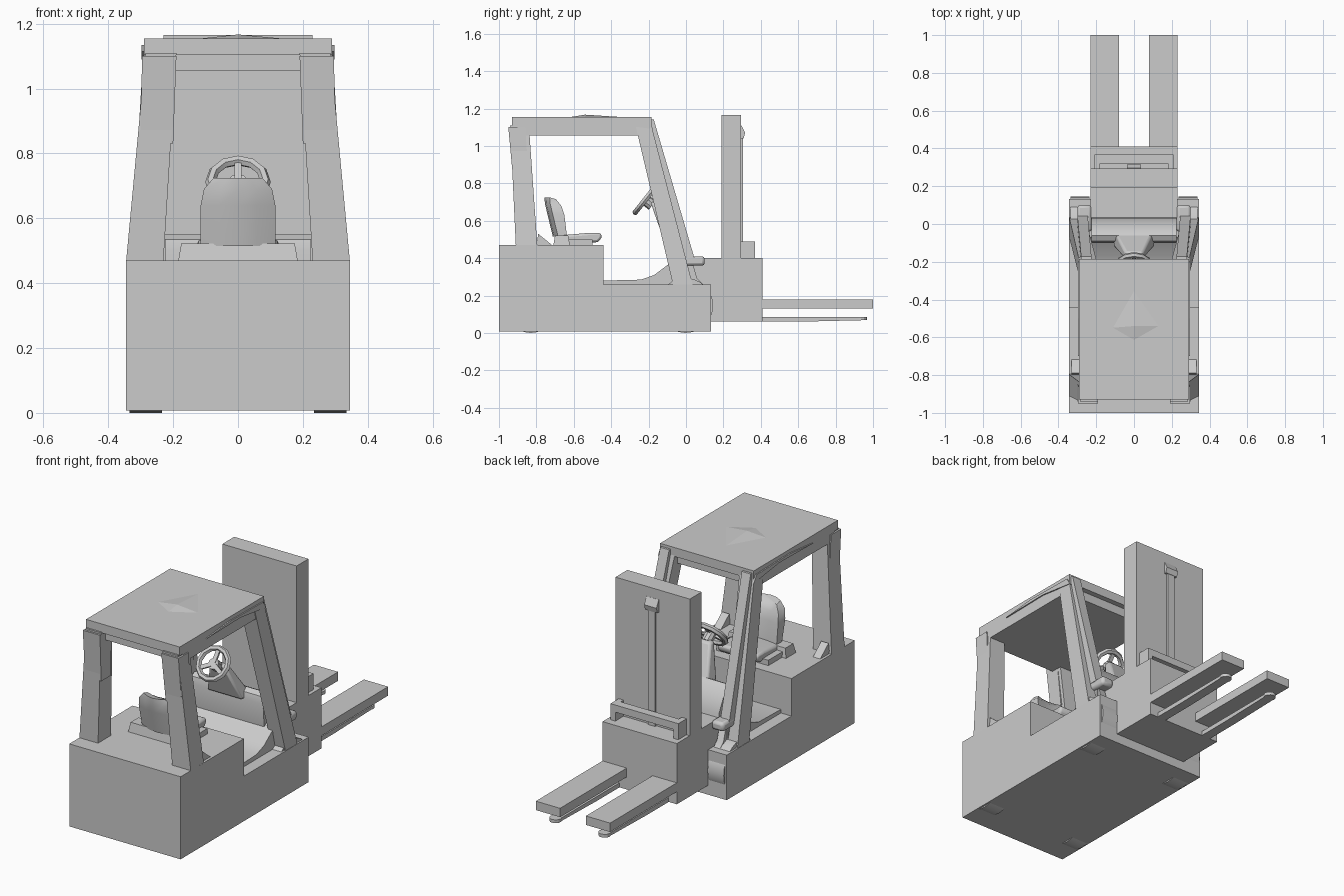
import bpy, bmesh, math
from mathutils import Vector

if "Cube" in bpy.data.objects:
    bpy.data.objects.remove(bpy.data.objects["Cube"])


def finish(bm, name, bevel=0, smooth=None):
    bmesh.ops.recalc_face_normals(bm, faces=bm.faces)
    me = bpy.data.meshes.new(name)
    bm.to_mesh(me)
    bm.free()
    ob = bpy.data.objects.new(name, me)
    bpy.context.collection.objects.link(ob)
    if bevel:
        m = ob.modifiers.new("bevel", 'BEVEL')
        m.width, m.segments = bevel, 2
    if smooth:
        bpy.context.view_layer.objects.active = ob
        ob.select_set(True)
        bpy.ops.object.shade_smooth_by_angle(angle=math.radians(smooth))
        ob.select_set(False)
    return ob


def loft(name, low, high, **kw):
    """Tapered block between two rectangles (x0, x1, y0, y1, z)."""
    bm = bmesh.new()
    rings = []
    for x0, x1, y0, y1, z in (low, high):
        rings.append([bm.verts.new(p) for p in ((x0, y0, z), (x1, y0, z), (x1, y1, z), (x0, y1, z))])
    a, b = rings
    bm.faces.new(a)
    bm.faces.new(b)
    for i in range(4):
        j = (i + 1) % 4
        bm.faces.new((a[i], a[j], b[j], b[i]))
    return finish(bm, name, **kw)


def box(name, x0, x1, y0, y1, z0, z1, **kw):
    return loft(name, (x0, x1, y0, y1, z0), (x0, x1, y0, y1, z1), **kw)


def side_profile(name, pts, x0, x1, **kw):
    """Outline in (y, z) extruded across x."""
    bm = bmesh.new()
    f = bm.faces.new([bm.verts.new((x0, y, z)) for y, z in pts])
    new = bmesh.ops.extrude_face_region(bm, geom=[f])['geom']
    bmesh.ops.translate(bm, vec=(x1 - x0, 0, 0), verts=[v for v in new if isinstance(v, bmesh.types.BMVert)])
    return finish(bm, name, **kw)


def mirror(ob):
    ob.modifiers.new("mirror", 'MIRROR')
    return ob


def wheel(name, y, r):
    bpy.ops.mesh.primitive_cylinder_add(vertices=24, radius=r, depth=0.1, location=(0.285, y, r), rotation=(0, math.pi / 2, 0))
    ob = bpy.context.object
    ob.name = name
    bpy.ops.object.transform_apply(location=True, rotation=True)
    bpy.ops.object.shade_smooth_by_angle()
    mirror(ob)


# chassis with stepped floor, and wheels that barely show
side_profile("chassis", [(-1, .008), (.133, .008), (.133, .26), (-.44, .26), (-.44, .47), (-1, .47)], -.345, .345)
wheel("front_wheel", -.002, .147)
wheel("rear_wheel", -.83, .13)

# cab floor and dashboard
side_profile("cab_floor", [(-.44, .25), (-.44, .28), (-.24, .285), (-.17, .31), (-.07, .385), (.03, .385), (.03, .25)],
             -.28, .28, smooth=35)
side_profile("dashboard", [(-.2, .28), (-.09, .37), (-.1, .5), (-.09, .535), (-.06, .55), (-.03, .535), (.03, .42), (.035, .27)],
             -.225, .225, smooth=40)

# steering column and wheel
loft("steering_cowl", (-.11, .11, -.12, -.03, .5), (-.045, .045, -.19, -.15, .7), bevel=.012, smooth=40)
tilt = Vector((0, -.78, .62))
rot = tilt.to_track_quat('Z', 'Y').to_euler()
bpy.ops.mesh.primitive_torus_add(major_segments=12, minor_segments=6, major_radius=.085, minor_radius=.016,
                                 location=(0, -.218, .712), rotation=rot)
ring = bpy.context.object
ring.name = "steering_wheel"
bpy.ops.object.shade_smooth_by_angle(angle=math.radians(50))
bpy.ops.mesh.primitive_cylinder_add(vertices=10, radius=.03, depth=.05, location=(0, -.2, .698), rotation=rot)
bpy.context.object.name = "steering_hub"
for i in range(3):
    bpy.ops.mesh.primitive_cube_add(size=1, location=(0, -.218, .712), rotation=rot)
    spoke = bpy.context.object
    spoke.name = "steering_spoke"
    for v in spoke.data.vertices:
        x, y = (v.co.x + .5) * .085, v.co.y * .022
        a = math.radians(90 + 120 * i)
        v.co = (x * math.cos(a) - y * math.sin(a), x * math.sin(a) + y * math.cos(a), v.co.z * .012)

# seat
loft("seat_plinth", (-.185, .185, -.71, -.62, .465), (-.175, .175, -.7, -.63, .522))
box("seat_base", -.16, .16, -.68, -.5, .465, .5)
side_profile("seat_cushion", [(-.7, .48), (-.47, .485), (-.45, .51), (-.455, .535), (-.52, .535), (-.69, .52)],
             -.125, .125, bevel=.012, smooth=50)
bm = bmesh.new()
rings = []
for w, y, z, t in ((.115, -.7, .515, .06), (.115, -.73, .64, .075), (.105, -.742, .69, .07), (.075, -.745, .725, .045)):
    back = [bm.verts.new((w * k, y - .012 + .028 * k * k, z)) for k in (-1, -.5, 0, .5, 1)]
    front = [bm.verts.new((w * k, y + t - .01 + .015 * k * k, z - .01)) for k in (1, .5, 0, -.5, -1)]
    rings.append(back + front)
for a, b in zip(rings, rings[1:]):
    for i in range(10):
        j = (i + 1) % 10
        bm.faces.new((a[i], a[j], b[j], b[i]))
bm.faces.new(rings[0])
bm.faces.new(rings[-1])
finish(bm, "seat_back", smooth=45)

# cab pillars, with small trim pieces
mirror(loft("rear_pillar", (.23, .345, -.91, -.795, .468), (.19, .285, -.94, -.84, 1.11)))
mirror(loft("front_pillar", (.26, .343, -.07, .035, .26), (.2, .292, -.27, -.185, 1.11)))
mirror(loft("pillar_seal", (.245, .3, -.02, .045, .4), (.225, .28, -.23, -.172, 1.14)))
mirror(side_profile("pillar_gusset", [(-.8, .465), (-.71, .465), (-.79, .53)], .285, .33))
mirror(loft("rear_lamp", (.2, .3, -.925, -.84, .83), (.19, .296, -.95, -.86, 1.1)))
mirror(box("pillar_sleeve", .225, .3, -.04, .1, .36, .41, bevel=.015, smooth=50))
mirror(side_profile("front_fender", [(-.19, .25), (-.06, .38), (.0, .4), (.04, .36), (.06, .29), (.1, .25)], .235, .275, smooth=40))

# roof: deck, lower liner and a shallow peak
box("roof_deck", -.29, .29, -.93, -.185, 1.105, 1.155)
box("roof_liner", -.29, .29, -.9, -.215, 1.055, 1.105)
mirror(side_profile("roof_rail", [(-.7, 1.115), (-.5, 1.135), (-.2, 1.13), (-.175, 1.09), (-.4, 1.12)], .285, .297))
bm = bmesh.new()
base = [bm.verts.new(p) for p in ((-.12, -.55, 1.154), (0, -.62, 1.154), (.14, -.54, 1.154), (0, -.34, 1.154))]
tip = bm.verts.new((0, -.54, 1.167))
bm.faces.new(base)
for i in range(4):
    bm.faces.new((base[i], base[(i + 1) % 4], tip))
finish(bm, "roof_peak")

# lifting mast and carriage
box("mast", -.23, .23, .19, .295, .39, 1.165)
box("carriage", -.23, .23, .035, .41, .06, .4)
box("mast_ram", -.022, .022, .29, .306, .39, 1.07)
side_profile("ram_cap", [(.29, 1.04), (.308, 1.04), (.316, 1.07), (.296, 1.11), (.29, 1.11)], -.038, .038)
box("carriage_bar", -.21, .21, .32, .368, .45, .49)
mirror(box("bar_post", .18, .21, .292, .368, .39, .49))

# forks with slim support legs below
mirror(box("fork", .08, .23, .4, 1.0, .13, .18))
mirror(side_profile("support_leg", [(.4, .06), (.6, .06), (.94, .068), (.94, .085), (.4, .085)], .125, .18))
bpy.ops.mesh.primitive_cylinder_add(vertices=12, radius=.032, depth=.018, location=(.152, .936, .077))
foot = bpy.context.object
foot.name = "support_foot"
bpy.ops.object.transform_apply(location=True)
mirror(foot)
